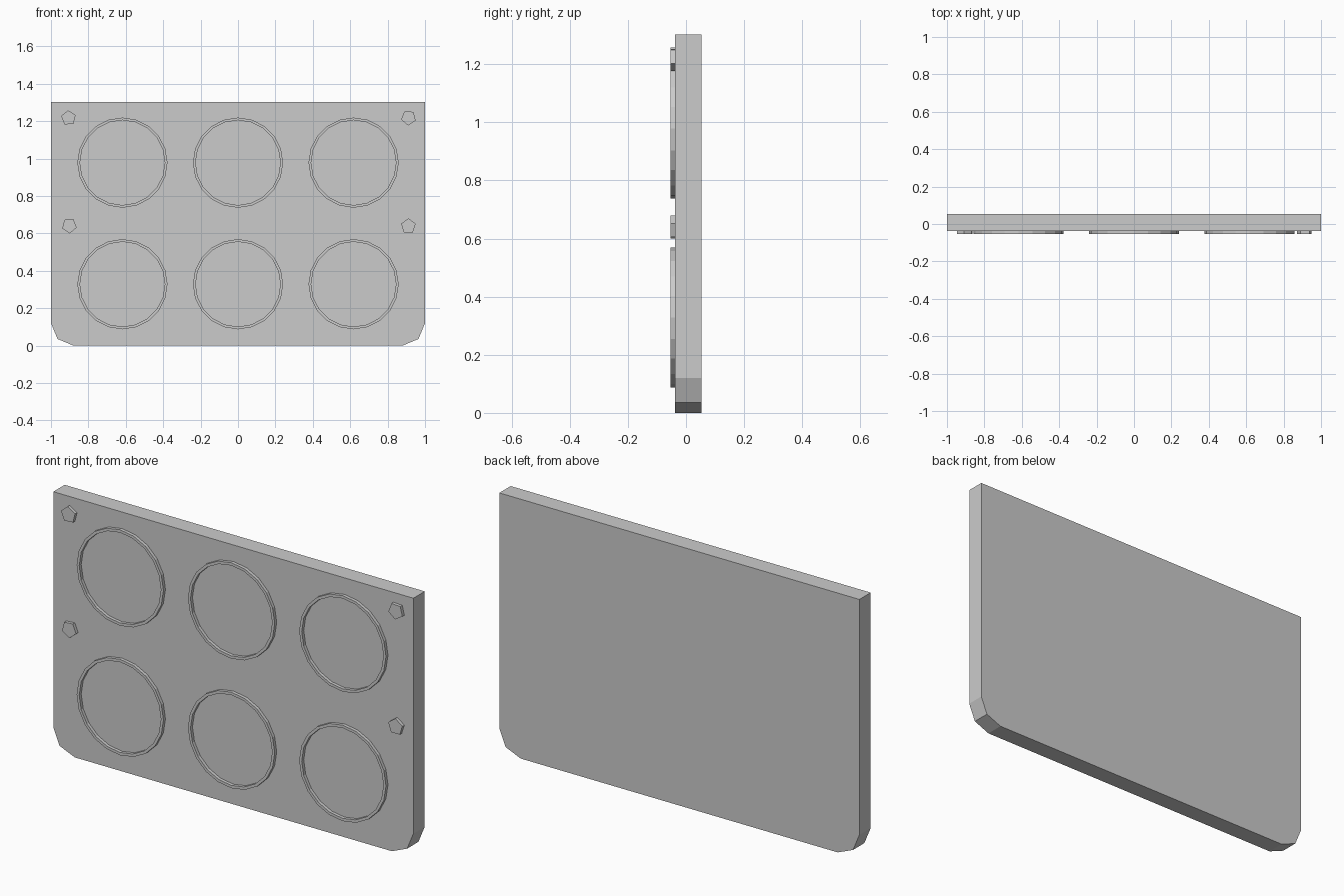
import bpy, bmesh
from math import sin, cos, pi, radians

if "Cube" in bpy.data.objects:
    bpy.data.objects.remove(bpy.data.objects["Cube"])

FRONT, FACE, BACK = -0.053, -0.037, 0.053   # raised trim, plate face, plate back


def circle(cx, cz, r, n, start=0.0):
    return [(cx + r * cos(start + 2 * pi * i / n),
             cz + r * sin(start + 2 * pi * i / n)) for i in range(n)]


def finish(name, bm):
    bmesh.ops.recalc_face_normals(bm, faces=bm.faces)
    mesh = bpy.data.meshes.new(name)
    bm.to_mesh(mesh)
    bm.free()
    obj = bpy.data.objects.new(name, mesh)
    bpy.context.collection.objects.link(obj)
    return obj


def prism(name, outline, y0, y1):
    bm = bmesh.new()
    a = [bm.verts.new((x, y0, z)) for x, z in outline]
    b = [bm.verts.new((x, y1, z)) for x, z in outline]
    bm.faces.new(a)
    bm.faces.new(b[::-1])
    for i in range(len(a)):
        j = (i + 1) % len(a)
        bm.faces.new((a[i], b[i], b[j], a[j]))
    return finish(name, bm)


def ring(name, cx, cz, r_out, r_in, n, y0, y1):
    bm = bmesh.new()
    loops = [[bm.verts.new((x, y, z)) for x, z in circle(cx, cz, r, n)]
             for r, y in ((r_out, y1), (r_out, y0), (r_in, y0), (r_in, y1))]
    for k in range(4):
        p, q = loops[k], loops[(k + 1) % 4]
        for i in range(n):
            j = (i + 1) % n
            bm.faces.new((p[i], p[j], q[j], q[i]))
    return finish(name, bm)


# Plate with two rounded bottom corners
R = 0.12
left = [(-1 + R - R * cos(t), R - R * sin(t)) for t in (0, pi / 4, pi / 2)]
right = [(-x, z) for x, z in reversed(left)]
prism("panel", [(-1, 1.302)] + left + right + [(1, 1.302)], FACE, BACK)

# Six raised rings
for row, z in (("upper", 0.978), ("lower", 0.328)):
    for col, x in (("left", -0.618), ("middle", 0), ("right", 0.618)):
        ring(f"ring_{row}_{col}", x, z, 0.241, 0.227, 20, FRONT, FACE + 0.002)

# Four five-sided studs, each turned differently
for name, x, z, turn in (("upper_left", -0.906, 1.217, 94),
                         ("upper_right", 0.912, 1.218, 50),
                         ("lower_left", -0.902, 0.641, 130),
                         ("lower_right", 0.911, 0.639, 90)):
    prism(f"stud_{name}", circle(x, z, 0.041, 5, radians(turn)), FRONT, FACE + 0.002)
